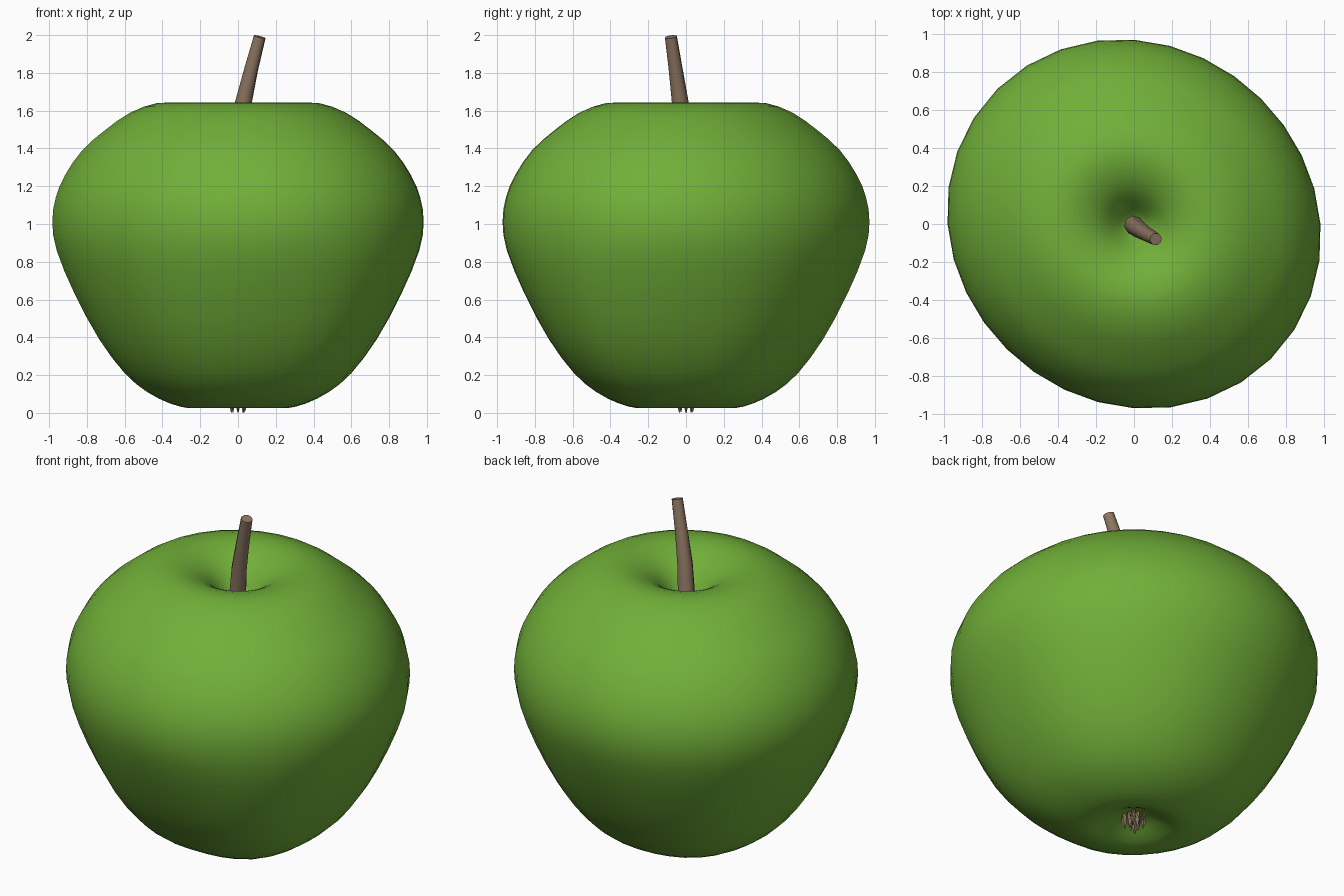
import bpy, bmesh, math, random
from mathutils import Vector

random.seed(4)
if "Cube" in bpy.data.objects:
    bpy.data.objects.remove(bpy.data.objects["Cube"], do_unlink=True)


def material(name, rgb):
    m = bpy.data.materials.new(name)
    m.use_nodes = True
    m.diffuse_color = (*rgb, 1)
    bsdf = m.node_tree.nodes["Principled BSDF"]
    bsdf.inputs["Base Color"].default_value = (*rgb, 1)
    bsdf.inputs["Roughness"].default_value = 0.6
    return m


green = material("apple green", (0.165, 0.43, 0.04))
brown = material("stem brown", (0.265, 0.18, 0.12))


def loft(name, rings, mat, smooth_angle):
    """Skin a list of closed rings, from the bottom end to the top end, and cap both ends."""
    bm = bmesh.new()
    loops = [[bm.verts.new(p) for p in ring] for ring in rings]
    n = len(loops[0])
    for a, b in zip(loops, loops[1:]):
        for i in range(n):
            j = (i + 1) % n
            bm.faces.new((a[i], a[j], b[j], b[i]))
    bm.faces.new(loops[0][::-1])
    bm.faces.new(loops[-1])
    bmesh.ops.recalc_face_normals(bm, faces=bm.faces)
    mesh = bpy.data.meshes.new(name)
    bm.to_mesh(mesh)
    bm.free()
    mesh.materials.append(mat)
    ob = bpy.data.objects.new(name, mesh)
    bpy.context.collection.objects.link(ob)
    bpy.ops.object.select_all(action='DESELECT')
    ob.select_set(True)
    bpy.context.view_layer.objects.active = ob
    bpy.ops.object.shade_smooth_by_angle(angle=math.radians(smooth_angle))


def refine(points):
    """Add a rounded midpoint between each pair of neighbouring points."""
    pts = [Vector(p) for p in points]
    out = [pts[0]]
    for i in range(len(pts) - 1):
        before, after = pts[max(i - 1, 0)], pts[min(i + 2, len(pts) - 1)]
        out += [(9 * (pts[i] + pts[i + 1]) - before - after) / 16, pts[i + 1]]
    return out


# Apple body: profile of radius and height, from the lower hollow to the upper hollow
profile = [(0.02, 0.10), (0.08, 0.09), (0.14, 0.06), (0.20, 0.035), (0.26, 0.025),
           (0.36, 0.05), (0.48, 0.11), (0.60, 0.21), (0.735, 0.39), (0.865, 0.63),
           (0.96, 0.86), (0.983, 1.01), (0.965, 1.14), (0.915, 1.26), (0.825, 1.39),
           (0.70, 1.50), (0.57, 1.59), (0.43, 1.64), (0.32, 1.635), (0.23, 1.60),
           (0.16, 1.55), (0.10, 1.48), (0.05, 1.42), (0.01, 1.40)]
SIDES = 32


def body_ring(r, z):
    low = min(1, max(0, (0.95 - z) / 0.6))
    ring = []
    for i in range(SIDES):
        t = math.tau * i / SIDES
        u = t - math.radians(135)
        oval = -0.037 * math.sin(2 * t) * (1 - 0.6 * low)
        # The lower part bulges most at the front left, less at the back right
        weight = 0.35 + 0.35 * math.cos(2 * u) - 0.3 * math.cos(u)
        lobe = 0.045 * low * weight * (1 - math.cos(4 * t))
        f = r * (1 + oval + lobe)
        ring.append((f * math.cos(t), 0.988 * f * math.sin(t), z))
    return ring


loft("apple_body", [body_ring(r, z) for r, z in refine(profile)], green, 80)


# Stem: a leaning, gently tapered rod
def rod(path, sides):
    rings = []
    for k, (p, r) in enumerate(path):
        a = Vector(path[max(k - 1, 0)][0])
        b = Vector(path[min(k + 1, len(path) - 1)][0])
        q = (b - a).to_track_quat('Z', 'Y')
        rings.append([Vector(p) + q @ Vector((r * math.cos(math.tau * i / sides),
                                             r * math.sin(math.tau * i / sides), 0))
                      for i in range(sides)])
    return rings


loft("stem", rod([((-0.01, 0, 1.35), 0.052), ((0.028, -0.03, 1.64), 0.045),
                  ((0.07, -0.055, 1.82), 0.038), ((0.115, -0.08, 1.991), 0.033)], 8), brown, 60)

# Dry bristles in the lower hollow
for i in range(8):
    t = math.tau * i / 8
    d = 0.055 if i % 2 else 0.03
    x, y = d * math.cos(t), d * math.sin(t)
    tip = random.uniform(0.0, 0.012) if i else 0.0
    loft("bristle_%d" % (i + 1),
         rod([((x, y, 0.11), 0.016), ((x, y, 0.05), 0.015),
              ((x * 0.9, y * 0.9, tip), 0.002)], 4)[::-1], brown, 30)
